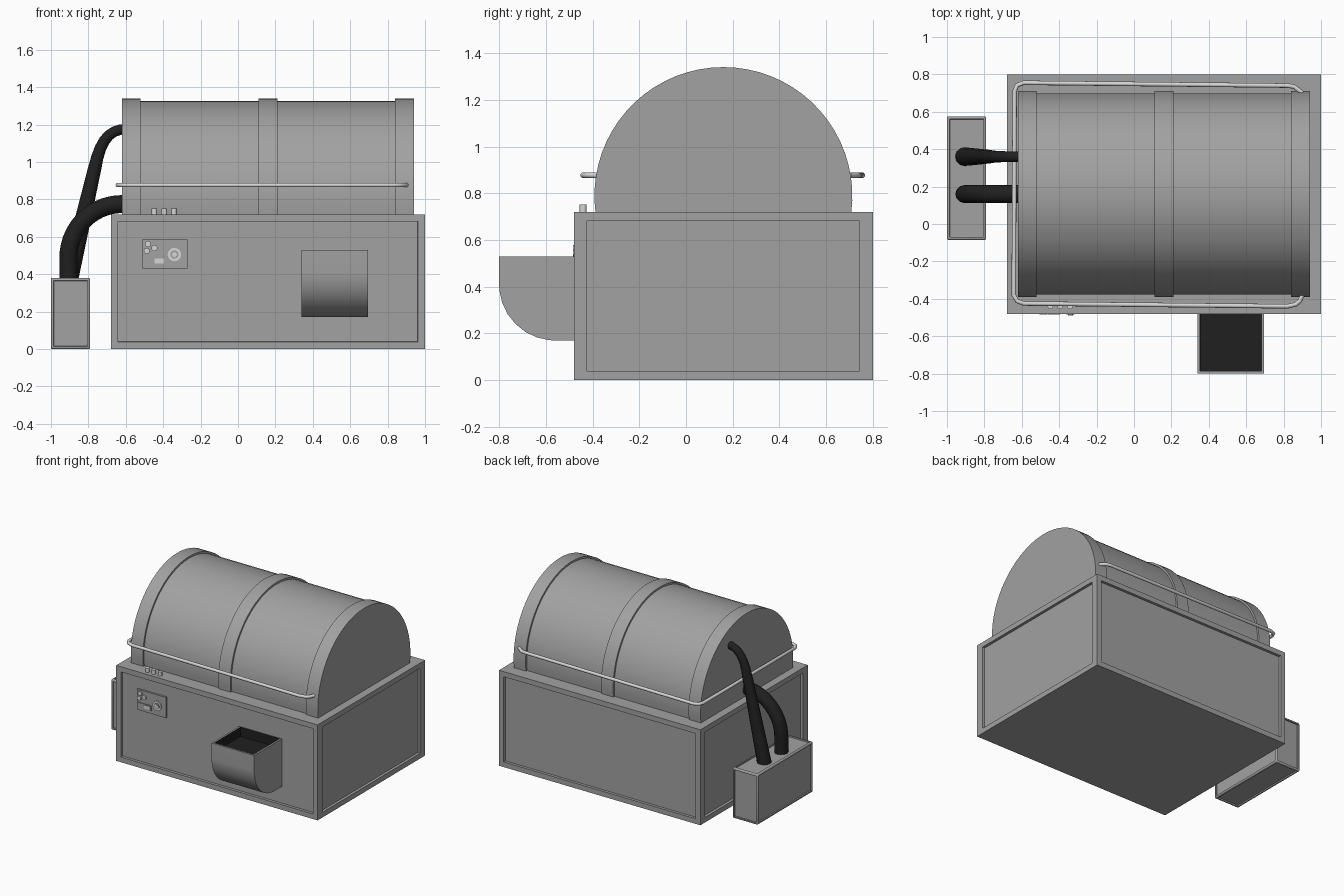
import bpy, bmesh, math
from mathutils import Vector, Matrix

if "Cube" in bpy.data.objects:
    bpy.data.objects.remove(bpy.data.objects["Cube"])


def material(name, rgb):
    m = bpy.data.materials.new(name)
    m.diffuse_color = (*rgb, 1)
    m.use_nodes = True
    m.node_tree.nodes["Principled BSDF"].inputs["Base Color"].default_value = m.diffuse_color
    return m


GREY = material("machine grey", (0.36, 0.36, 0.36))
LIGHT = material("light metal", (0.68, 0.68, 0.67))
BLACK = material("black rubber", (0.014, 0.014, 0.014))


def finish(bm, name, *mats, smooth=None):
    bmesh.ops.recalc_face_normals(bm, faces=bm.faces[:])
    me = bpy.data.meshes.new(name)
    bm.to_mesh(me)
    bm.free()
    for m in mats:
        me.materials.append(m)
    ob = bpy.data.objects.new(name, me)
    bpy.context.collection.objects.link(ob)
    if smooth:
        smooth_by_angle(ob, smooth)
    return ob


def smooth_by_angle(ob, angle):
    bpy.ops.object.select_all(action='DESELECT')
    ob.select_set(True)
    bpy.context.view_layer.objects.active = ob
    bpy.ops.object.shade_smooth_by_angle(angle=math.radians(angle))


def box_bm(lo, hi):
    lo, hi = Vector(lo), Vector(hi)
    bm = bmesh.new()
    bmesh.ops.create_cube(bm, size=1, matrix=Matrix.Translation((lo + hi) / 2)
                          @ Matrix.Diagonal((*(hi - lo), 1)))
    return bm


def box(name, lo, hi, mat):
    return finish(box_bm(lo, hi), name, mat)


def cylinder(name, centre, r, depth, mat, axis='Z', segs=20):
    bm = bmesh.new()
    rot = Matrix.Rotation(math.pi / 2, 4, 'X') if axis == 'Y' else Matrix()
    bmesh.ops.create_cone(bm, cap_ends=True, segments=segs, radius1=r, radius2=r, depth=depth,
                          matrix=Matrix.Translation(centre) @ rot)
    return finish(bm, name, mat, smooth=40)


def prism_bm(profile, x0, x1):
    """Extrude a (y, z) profile along x."""
    bm = bmesh.new()
    face = bm.faces.new([bm.verts.new((x0, y, z)) for y, z in profile])
    out = bmesh.ops.extrude_face_region(bm, geom=[face])
    bmesh.ops.translate(bm, vec=(x1 - x0, 0, 0),
                        verts=[v for v in out['geom'] if isinstance(v, bmesh.types.BMVert)])
    bmesh.ops.recalc_face_normals(bm, faces=bm.faces[:])
    return bm


def tube(name, points, radii, mat):
    cu = bpy.data.curves.new(name, 'CURVE')
    cu.dimensions = '3D'
    cu.bevel_depth = 1
    cu.bevel_resolution = 4
    cu.use_fill_caps = True
    sp = cu.splines.new('POLY')
    sp.points.add(len(points) - 1)
    for p, co, r in zip(sp.points, points, radii):
        p.co = (*co, 1)
        p.radius = r
    ob = bpy.data.objects.new(name, cu)
    bpy.context.collection.objects.link(ob)
    cu.materials.append(mat)
    bpy.ops.object.select_all(action='DESELECT')
    ob.select_set(True)
    bpy.context.view_layer.objects.active = ob
    bpy.ops.object.convert(target='MESH')
    smooth_by_angle(bpy.context.object, 50)


# Base cabinet with a recessed panel on each of its four sides
bm = box_bm((-0.68, -0.48, 0), (1.0, 0.80, 0.72))
sides = [f for f in bm.faces if abs(f.normal.z) < 0.5]
bmesh.ops.inset_individual(bm, faces=sides, thickness=0.055, depth=0)
for f in sides:
    if abs(f.normal.x) > 0.5:
        for v in f.verts:
            v.co.y = 0.16 + (v.co.y - 0.16) * 0.97
bmesh.ops.inset_individual(bm, faces=sides, thickness=0.0005, depth=-0.02)
finish(bm, "base_cabinet", GREY)


# Drum and its three bands: circle cut off at the cabinet top
def drum_part(name, r, x0, x1):
    cy, cz, n = 0.16, 0.788, 36
    a = math.asin((0.715 - cz) / r)
    arc = [a + (math.pi - 2 * a) * i / n for i in range(n + 1)]
    finish(prism_bm([(cy + r * math.cos(t), cz + r * math.sin(t)) for t in arc], x0, x1),
           name, GREY, smooth=30)


drum_part("drum", 0.538, -0.615, 0.935)
for name, x0, x1 in (("left", -0.62, -0.52), ("middle", 0.11, 0.21), ("right", 0.84, 0.94)):
    drum_part("drum_band_" + name, 0.552, x0, x1)

# Guard rail wrapping the front, left end and back of the drum
rail = [(0.90, -0.38), (0.888, -0.41), (0.865, -0.43), (0.82, -0.44), (-0.59, -0.425),
        (-0.625, -0.412), (-0.643, -0.38), (-0.638, 0.71), (-0.625, 0.742), (-0.59, 0.755),
        (0.82, 0.74), (0.855, 0.735), (0.875, 0.72), (0.90, 0.70)]
tube("guard_rail", [(x, y, 0.877) for x, y in rail], [0.012] * len(rail), LIGHT)

# Hoses from the drum end to the side box
arc = [math.pi / 2 * i / 14 for i in range(15)]
thick = ([(-0.60, 0.16, 0.775)]
         + [(-0.62 - 0.287 * math.sin(t), 0.16, 0.488 + 0.287 * math.cos(t)) for t in arc]
         + [(-0.907, 0.16, 0.36)])
tube("thick_hose", thick, [0.048] * len(thick), BLACK)
thin = [(-0.60, 1.175), (-0.63, 1.173), (-0.66, 1.163), (-0.69, 1.143), (-0.715, 1.113),
        (-0.735, 1.075), (-0.752, 1.025), (-0.77, 0.95), (-0.835, 0.67), (-0.907, 0.36)]
tube("thin_hose", [(x, 0.36, z) for x, z in thin],
     [0.028, 0.028, 0.028, 0.029, 0.03, 0.031, 0.033, 0.036, 0.043, 0.05], BLACK)

# Side box: rounded rim with recessed panels on every face
bm = box_bm((-1.0, -0.085, 0), (-0.79, 0.575, 0.38))
bmesh.ops.bevel(bm, geom=bm.edges[:], offset=0.009, segments=3, profile=0.5, affect='EDGES')
panels = sorted(bm.faces, key=lambda f: -f.calc_area())[:6]
bmesh.ops.inset_individual(bm, faces=panels, thickness=0.008, depth=0)
bmesh.ops.inset_individual(bm, faces=panels, thickness=0.0005, depth=-0.01)
finish(bm, "side_box", GREY, smooth=35)

# Chute: curved scoop with a dark open top
profile = [(-0.47, 0.17), (-0.48, 0.53), (-0.80, 0.53)]
profile = [(-0.47, 0.17), (-0.47, 0.53), (-0.80, 0.53), (-0.80, 0.41)]
profile += [(-0.56 - 0.24 * math.cos(t), 0.41 - 0.24 * math.sin(t)) for t in arc[1::2]]
profile += [(-0.56, 0.17)]
bm = prism_bm(profile, 0.34, 0.695)
top = max(bm.faces, key=lambda f: f.normal.z + f.calc_center_median().z)
bmesh.ops.inset_individual(bm, faces=[top], thickness=0.02, depth=0)
for v in top.verts:
    if v.co.y > -0.6:
        v.co.y = -0.475
walls = bmesh.ops.inset_individual(bm, faces=[top], thickness=0.0005, depth=-0.07)['faces']
for f in [top, *walls]:
    f.material_index = 1
finish(bm, "chute", GREY, BLACK, smooth=30)

# Control panel plate, slot, buttons and dial
box("control_plate", (-0.51, -0.474, 0.43), (-0.27, -0.45, 0.585), GREY)
box("control_slot", (-0.50, -0.479, 0.452), (-0.39, -0.47, 0.49), GREY)
box("control_switch", (-0.447, -0.483, 0.458), (-0.395, -0.47, 0.484), LIGHT)
for i, (x, z) in enumerate(((-0.482, 0.562), (-0.447, 0.54), (-0.488, 0.525))):
    cylinder(f"button_{i + 1}", (x, -0.477, z), 0.016, 0.014, LIGHT, 'Y')
cylinder("dial_base", (-0.34, -0.476, 0.505), 0.036, 0.012, LIGHT, 'Y', 28)
cylinder("dial_ring", (-0.34, -0.479, 0.505), 0.022, 0.012, GREY, 'Y', 24)
cylinder("dial_knob", (-0.34, -0.481, 0.505), 0.013, 0.014, LIGHT, 'Y')

# Three small knobs on the cabinet top
for i, x in enumerate((-0.447, -0.394, -0.342)):
    cylinder(f"top_knob_{i + 1}", (x, -0.44, 0.733), 0.015, 0.036, LIGHT)
